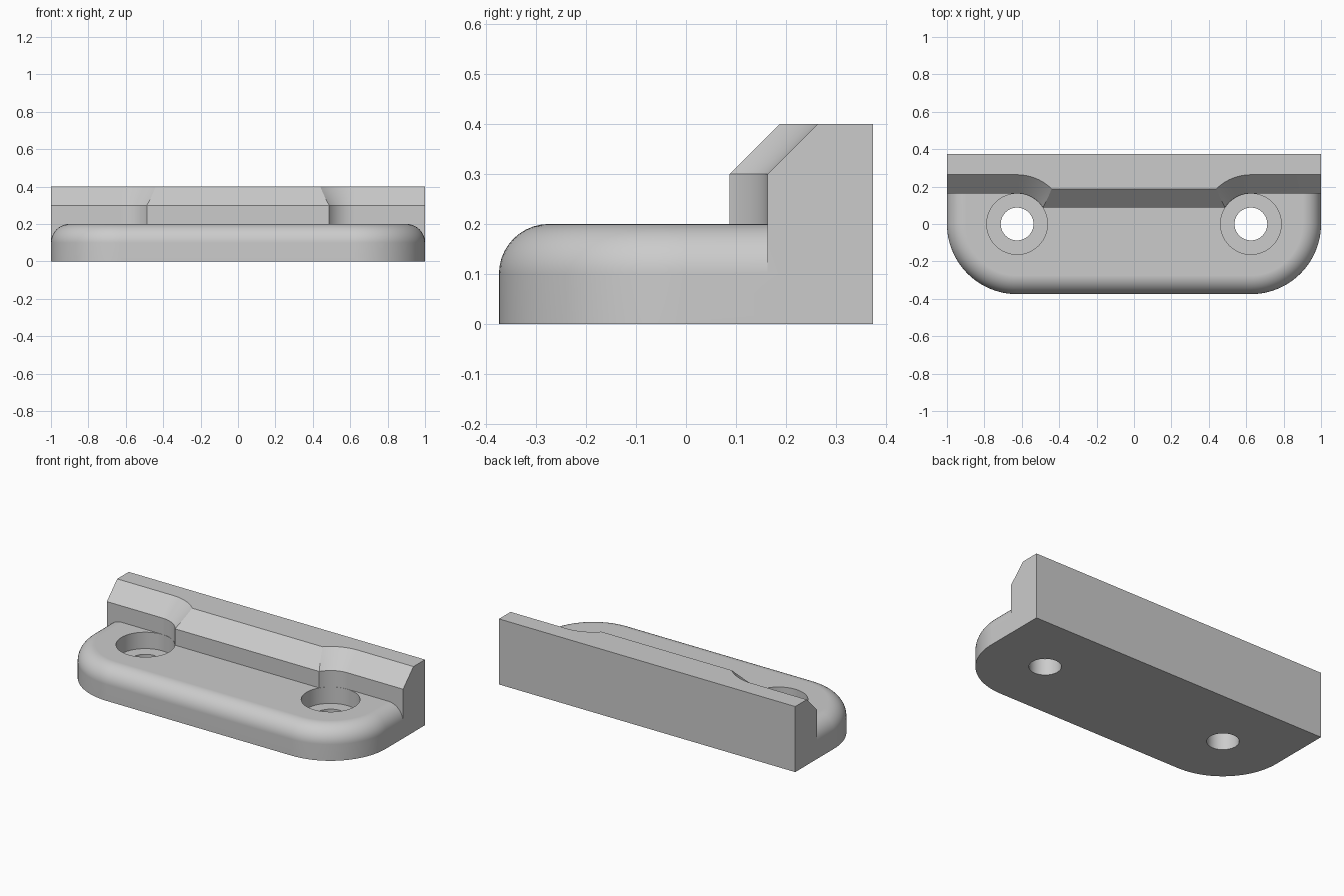
import bpy, bmesh, math

HOLE_X = 0.625      # screw hole centres
SIDE_R = 0.375      # plan radius of the front corners
FILLET = 0.1        # rounding of the base's top edge
BASE_H = 0.2
BACK_Y = 0.375
BORE_R = 0.1625
HOLE_R = 0.0875
RAIL_FRONT = 0.0875

cube = bpy.data.objects.get("Cube")
if cube:
    bpy.data.objects.remove(cube, do_unlink=True)

grey = bpy.data.materials.new("light grey")
grey.use_nodes = True
colour = (0.6, 0.6, 0.6, 1)
grey.diffuse_color = colour
grey.node_tree.nodes["Principled BSDF"].inputs["Base Color"].default_value = colour


def arc(cx, radius, start, end, steps):
    """Points on a circle centred on (cx, 0)."""
    angles = [start + (end - start) * i / steps for i in range(steps + 1)]
    return [(cx + radius * math.cos(a), radius * math.sin(a)) for a in angles]


def loft(name, sections):
    """Closed solid through (outline, height) sections of equal point count."""
    bm = bmesh.new()
    rings = [[bm.verts.new((x, y, z)) for x, y in outline] for outline, z in sections]
    count = len(rings[0])
    for low, high in zip(rings, rings[1:]):
        for i in range(count):
            j = (i + 1) % count
            bm.faces.new((low[i], low[j], high[j], high[i]))
    bm.faces.new(rings[0][::-1])
    bm.faces.new(rings[-1])
    bmesh.ops.recalc_face_normals(bm, faces=bm.faces)
    mesh = bpy.data.meshes.new(name)
    bm.to_mesh(mesh)
    bm.free()
    mesh.materials.append(grey)
    obj = bpy.data.objects.new(name, mesh)
    bpy.context.collection.objects.link(obj)
    return obj


def combine(target, tool, operation):
    """Apply a boolean and discard the tool."""
    tool.hide_render = True
    mod = target.modifiers.new("boolean", "BOOLEAN")
    mod.object, mod.operation, mod.solver = tool, operation, "EXACT"
    bpy.context.view_layer.objects.active = target
    bpy.ops.object.modifier_apply(modifier=mod.name)
    bpy.data.objects.remove(tool, do_unlink=True)


def base_outline(inset):
    r = SIDE_R - inset
    left = arc(-HOLE_X, r, math.pi, 1.5 * math.pi, 24)
    right = arc(HOLE_X, r, 1.5 * math.pi, 2 * math.pi, 24)
    return [(1 - inset, 0.3), (inset - 1, 0.3)] + left + right


def rail_outline(setback):
    # front edge steps back around each screw head
    r = BORE_R + 0.001 + setback
    end = math.asin((RAIL_FRONT + setback) / r)
    left = [(-1, r)] + arc(-HOLE_X, r, math.pi / 2, end, 14)
    right = [(-x, y) for x, y in reversed(left)]
    return left + right + [(1, BACK_Y), (-1, BACK_Y)]


# base plate with rounded top edge
sections = [(base_outline(0), 0)]
for i in range(11):
    a = math.pi / 2 * i / 10
    inset = FILLET * (1 - math.cos(a))
    sections.append((base_outline(inset), BASE_H - FILLET + FILLET * math.sin(a)))
bracket = loft("mounting_bracket", sections)

# raised back rail with chamfered front edge
sections = [(rail_outline(0), 0)]
sections += [(rail_outline(t), 0.3 + t) for t in (0, 0.025, 0.05, 0.075, 0.1)]
combine(bracket, loft("back_rail", sections), "UNION")

# counterbored screw holes
full = 2 * math.pi
for side in (-1, 1):
    for radius, low, high in ((BORE_R, 0.1, 0.25), (HOLE_R, -0.1, 0.15)):
        ring = arc(side * HOLE_X, radius, 0, full, 64)[:-1]
        combine(bracket, loft("hole_cutter", [(ring, low), (ring, high)]), "DIFFERENCE")

# smooth rounded surfaces, crisp edges
bpy.ops.object.select_all(action="DESELECT")
bracket.select_set(True)
bpy.context.view_layer.objects.active = bracket
bpy.ops.object.shade_smooth_by_angle(angle=math.radians(30))
weighted = bracket.modifiers.new("weighted normals", "WEIGHTED_NORMAL")
weighted.keep_sharp = True
